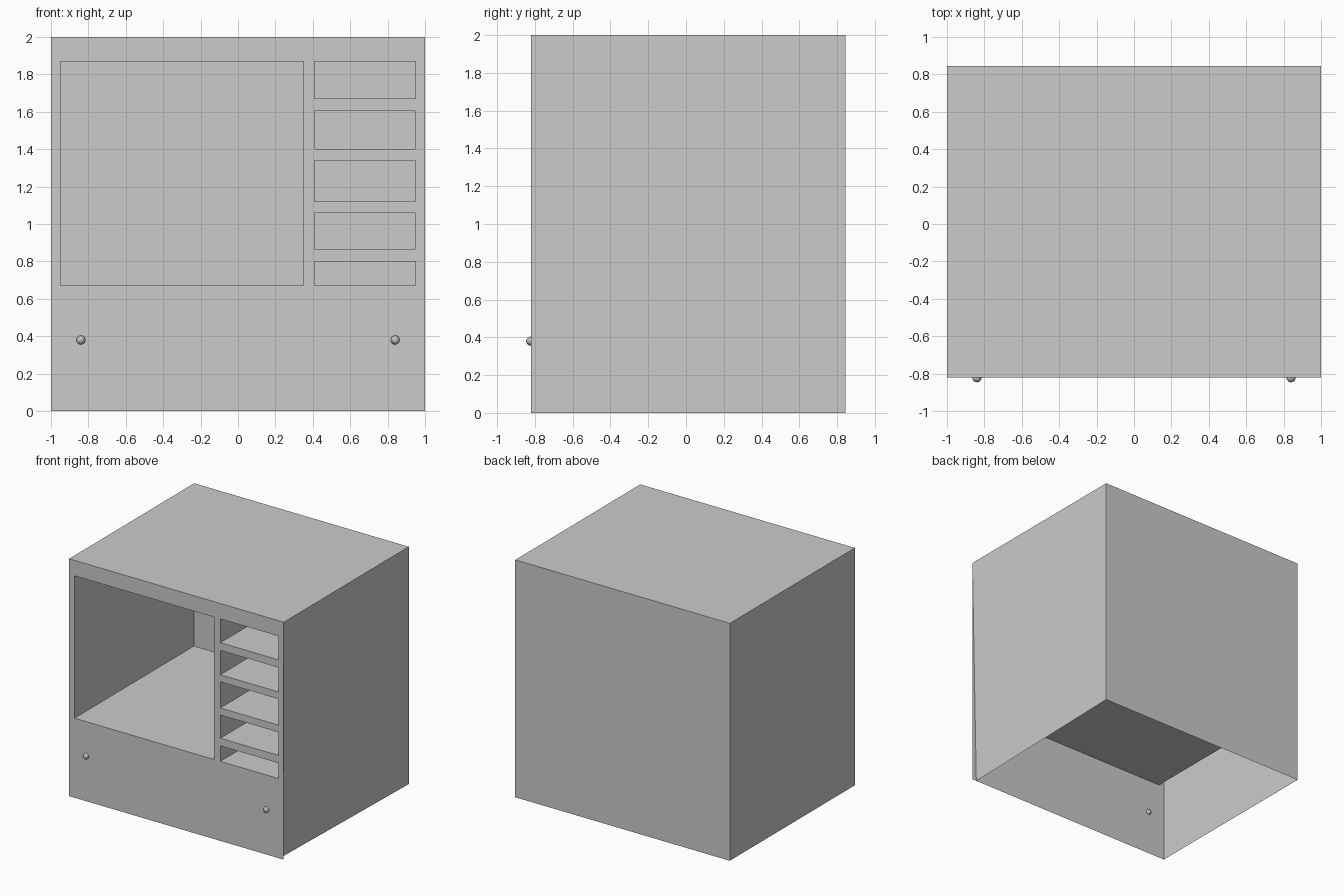
import bpy, bmesh

if "Cube" in bpy.data.objects:
    bpy.data.objects.remove(bpy.data.objects["Cube"])

FRONT, BACK, CAVITY_BACK = -0.82, 0.845, 0.77


def make_object(name, bm):
    bmesh.ops.recalc_face_normals(bm, faces=bm.faces)
    mesh = bpy.data.meshes.new(name)
    bm.to_mesh(mesh)
    bm.free()
    obj = bpy.data.objects.new(name, mesh)
    bpy.context.collection.objects.link(obj)
    return obj


# Outer shell: top, back and sides, open below and at the front
bm = bmesh.new()
bmesh.ops.create_cube(bm, size=1)
for v in bm.verts:
    right, back, top = v.co.x > 0, v.co.y > 0, v.co.z > 0
    v.co = (1 if right else -1, BACK if back else FRONT, 2 if top else 0)
bm.normal_update()
opened = [f for f in bm.faces if f.normal.z < -0.5 or f.normal.y < -0.5]
bmesh.ops.delete(bm, geom=opened, context='FACES')
# lower front corner of the right side is tucked slightly inward
for v in bm.verts:
    if v.co.x > 0 and v.co.y < 0 and v.co.z < 1:
        v.co.x = 0.96
make_object("cabinet_shell", bm)

# Front panel: grid of cells, with the openings pushed inward as compartments
xs = [-1, -0.95, 0.35, 0.41, 0.95, 1]
zs = [0, 0.67, 0.80, 0.865, 1.06, 1.12, 1.34, 1.40, 1.605, 1.67, 1.87, 2]
bm = bmesh.new()
grid = [[bm.verts.new((x, FRONT, z)) for z in zs] for x in xs]
large, small = [], []
for i in range(len(xs) - 1):
    for j in range(len(zs) - 1):
        f = bm.faces.new((grid[i][j], grid[i + 1][j],
                          grid[i + 1][j + 1], grid[i][j + 1]))
        if i == 1 and 0 < j < len(zs) - 2:
            large.append(f)
        elif i == 3 and j % 2 == 1 and j < len(zs) - 2:
            small.append(f)
for region in [large] + [[f] for f in small]:
    ret = bmesh.ops.extrude_face_region(bm, geom=region)
    for v in ret["geom"]:
        if isinstance(v, bmesh.types.BMVert):
            v.co.y = CAVITY_BACK
    bmesh.ops.delete(bm, geom=[f for f in region if f.is_valid], context='FACES')
make_object("front_panel_with_compartments", bm)

# Small round knobs
for side, name in ((-1, "left_knob"), (1, "right_knob")):
    bpy.ops.mesh.primitive_ico_sphere_add(subdivisions=2, radius=0.025,
                                          location=(side * 0.84, FRONT - 0.002, 0.38))
    bpy.context.object.name = name
